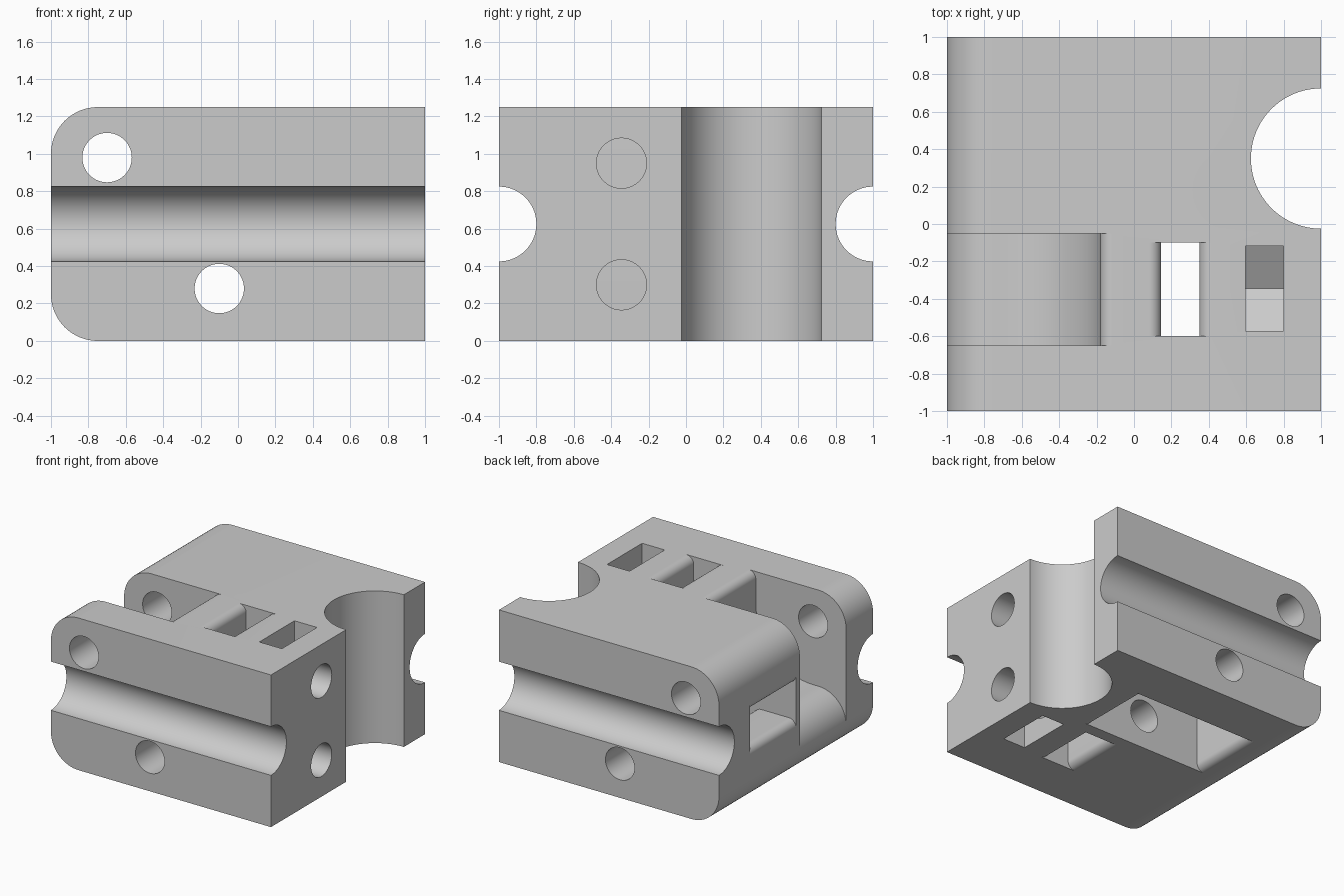
import bpy, bmesh, math
from mathutils import Vector

old = bpy.data.objects.get("Cube")
if old:
    bpy.data.objects.remove(old, do_unlink=True)

grey = bpy.data.materials.new("plain_grey")
grey.use_nodes = True
GREY = (0.6, 0.6, 0.6, 1)
grey.diffuse_color = GREY
grey.node_tree.nodes["Principled BSDF"].inputs["Base Color"].default_value = GREY


def arc(cx, cz, r, start, end, steps=16):
    """Points on an arc, angles in degrees."""
    angles = [math.radians(start + (end - start) * i / steps) for i in range(steps + 1)]
    return [(cx + r * math.cos(a), cz + r * math.sin(a)) for a in angles]


def prism(name, profile, axis, lo, hi):
    """Extrude a 2D profile along an axis; the profile uses the other two axes in order."""
    def place(p, t):
        co = list(p)
        co.insert("xyz".index(axis), t)
        return Vector(co)

    bm = bmesh.new()
    a = [bm.verts.new(place(p, lo)) for p in profile]
    b = [bm.verts.new(place(p, hi)) for p in profile]
    bm.faces.new(a)
    bm.faces.new(b)
    for i in range(len(a)):
        j = (i + 1) % len(a)
        bm.faces.new((a[i], a[j], b[j], b[i]))
    bmesh.ops.recalc_face_normals(bm, faces=bm.faces)
    mesh = bpy.data.meshes.new(name)
    bm.to_mesh(mesh)
    bm.free()
    mesh.materials.append(grey)
    obj = bpy.data.objects.new(name, mesh)
    bpy.context.scene.collection.objects.link(obj)
    return obj


def rod(name, c1, c2, r, axis, lo, hi, sides=64):
    return prism(name, arc(c1, c2, r, 0, 360, sides)[:-1], axis, lo, hi)


H = 1.25        # block height
F = 0.065       # small edge rounding
R = 0.52        # wheel pocket radius
OUT = 1.1       # cutter overshoot

# Main block with two rounded edges on one side
block = prism("carriage_block",
              [(1, 0), (1, H)] + arc(-0.75, H - 0.25, 0.25, 90, 180)
              + arc(-0.75, 0.25, 0.25, 180, 270), "y", -1, 1)

# Rod channels, shaft recess and axle holes
cutters = [
    rod("front_channel", -1, 0.625, 0.2, "x", -OUT, OUT),
    rod("back_channel", 1, 0.625, 0.2, "x", -OUT, OUT),
    rod("shaft_recess", 1, 0.35, 0.375, "z", -0.1, H + 0.1, 96),
    rod("upper_axle_hole", -0.7, 0.98, 0.132, "y", -OUT, OUT),
    rod("lower_axle_hole", -0.1, 0.28, 0.132, "y", -OUT, OUT),
]

# Upper wheel pocket, open to the top and the rounded side
x = -0.7 + R
cutters.append(prism(
    "upper_pocket",
    [(-OUT, H + 0.1), (x + F, H + 0.1)]
    + arc(x + F, H - F, F, 90, 180)
    + arc(-0.7, 0.98, R, 0, -90, 24)
    + arc(-0.75, 0.21, 0.25, 90, 180)
    + [(-OUT, 0.21)], "y", -0.65, -0.05))

# Lower wheel pocket, open to the bottom with a side passage
x0, x1 = -0.1 - R, -0.1 + R
top, floor = 0.28 + R, 0.5
cutters.append(prism(
    "lower_pocket",
    [(x1 + F, -0.1)] + arc(x1 + F, F, F, -90, -180)
    + arc(-0.1, 0.28, R, 0, 90, 24)
    + arc(F - 1, top + F, F, -90, -180)
    + [(-OUT, top + F), (-OUT, floor - F)]
    + arc(F - 1, floor - F, F, 180, 90)
    + arc(x0 - F, floor - F, F, 90, 0)
    + arc(x0 - F, F, F, 0, -90)
    + [(x0 - F, -0.1)], "y", 0.0, 0.6))

# Through slot with rounded mouths
s0, s1 = 0.145, 0.35
cutters.append(prism(
    "belt_slot",
    [(s1 + F, -0.1)] + arc(s1 + F, F, F, 270, 180)
    + arc(s1 + F, H - F, F, 180, 90)
    + [(s1 + F, H + 0.1), (s0 - F, H + 0.1)]
    + arc(s0 - F, H - F, F, 90, 0)
    + arc(s0 - F, F, F, 0, -90)
    + [(s0 - F, -0.1)], "y", -0.6, -0.1))

# Screw holes and pointed nut pockets, upper and lower
yc, half = -0.345, 0.228
point = half / math.cos(math.radians(30))
for label, zc, mouth, d in (("upper", 0.95, H + 0.1, 1), ("lower", 0.3, -0.1, -1)):
    cutters.append(rod(label + "_screw_hole", yc, zc, 0.134, "x", 0.25, OUT))
    shoulder = zc - d * point / 2
    cutters.append(prism(
        label + "_nut_pocket",
        [(yc - half, mouth), (yc - half, shoulder), (yc, zc - d * point),
         (yc + half, shoulder), (yc + half, mouth)], "x", 0.595, 0.8))

# Carve the block
bpy.ops.object.select_all(action="DESELECT")
bpy.context.view_layer.objects.active = block
block.select_set(True)
for c in cutters:
    c.hide_render = True
    m = block.modifiers.new(c.name, "BOOLEAN")
    m.operation = "DIFFERENCE"
    m.solver = "EXACT"
    m.object = c
    bpy.ops.object.modifier_apply(modifier=m.name)
for c in cutters:
    bpy.data.objects.remove(c, do_unlink=True)

bpy.ops.object.shade_smooth_by_angle(angle=math.radians(30))
